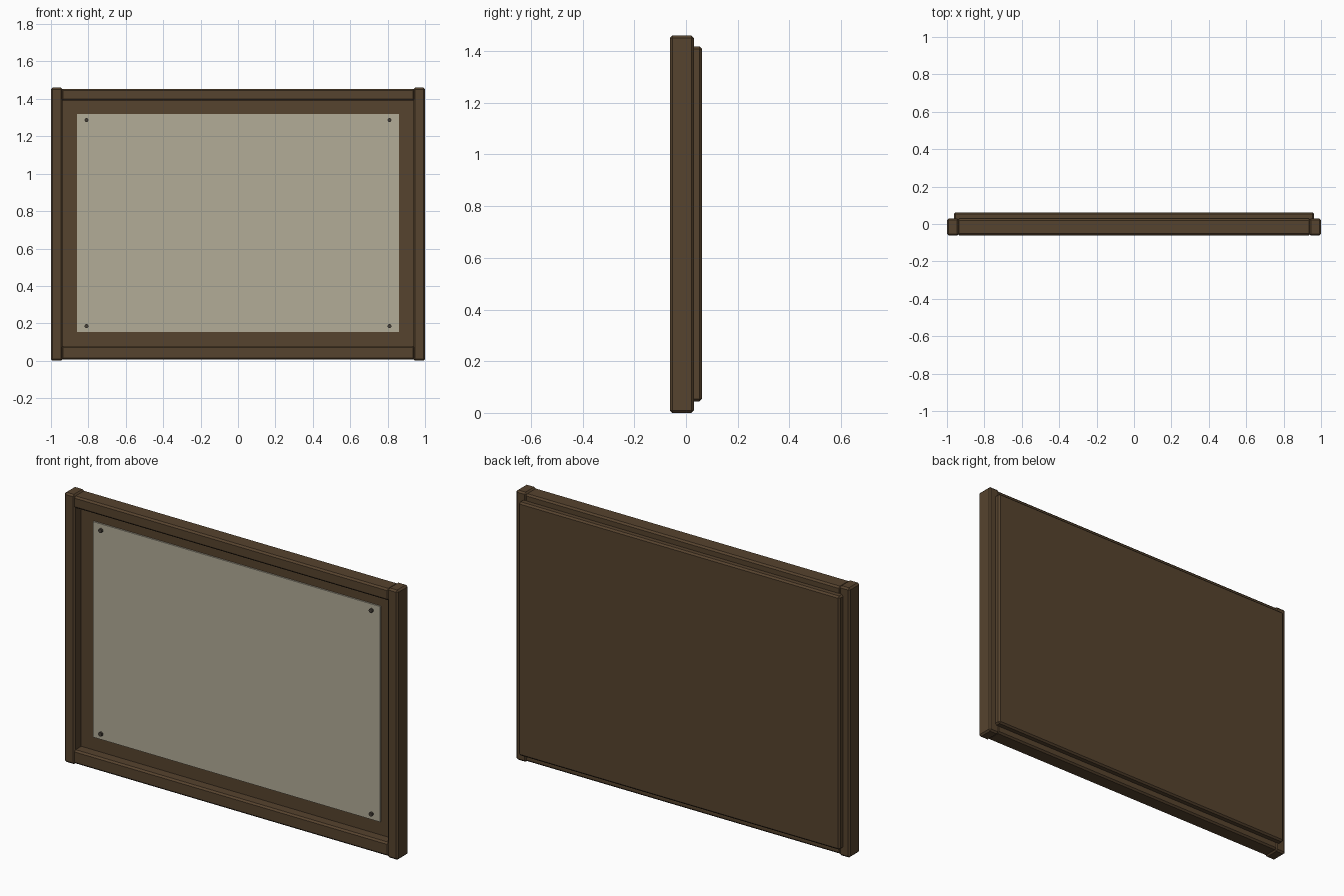
import bpy, bmesh, math
from mathutils import Matrix

if "Cube" in bpy.data.objects:
    bpy.data.objects.remove(bpy.data.objects["Cube"])


def material(name, rgb):
    m = bpy.data.materials.new(name)
    lin = [((c / 255 + 0.055) / 1.055) ** 2.4 for c in rgb]
    m.diffuse_color = (*lin, 1)
    m.use_nodes = True
    m.node_tree.nodes["Principled BSDF"].inputs["Base Color"].default_value = m.diffuse_color
    return m


wood = material("dark brown wood", (86, 67, 46))
paper = material("aged paper", (178, 172, 151))
metal = material("dark pin metal", (72, 66, 58))


def add_object(name, bm, mat):
    me = bpy.data.meshes.new(name)
    bm.to_mesh(me)
    bm.free()
    me.materials.append(mat)
    ob = bpy.data.objects.new(name, me)
    bpy.context.collection.objects.link(ob)
    return ob


def box(name, x, y, z, mat, bevel=0.0):
    """Box from (min, max) ranges, with optional chamfered edges."""
    bm = bmesh.new()
    bmesh.ops.create_cube(bm, size=1)
    for v in bm.verts:
        for i, (a, b) in enumerate((x, y, z)):
            v.co[i] = a if v.co[i] < 0 else b
    if bevel:
        bmesh.ops.bevel(bm, geom=bm.edges[:], offset=bevel, segments=1,
                        affect='EDGES')
    return add_object(name, bm, mat)


# frame: two posts and two rails
FRAME_Y = (-0.062, 0.03)
for side, x in (("left", (-1.0, -0.937)), ("right", (0.937, 1.0))):
    box(side + "_post", x, FRAME_Y, (0.0, 1.46), wood, 0.009)
for side, z in (("bottom", (0.006, 0.08)), ("top", (1.39, 1.454))):
    box(side + "_rail", (-0.945, 0.945), (-0.061, 0.029), z, wood, 0.009)

# backing board, standing proud behind the frame
box("backing_board", (-0.963, 0.963), (-0.004, 0.062), (0.045, 1.418), wood, 0.009)

# pinned sheet
box("paper_sheet", (-0.86, 0.86), (-0.012, -0.004), (0.153, 1.32), paper)

# four pins
for row, z in (("bottom", 0.185), ("top", 1.287)):
    for side, x in (("left", -0.81), ("right", 0.81)):
        bm = bmesh.new()
        bmesh.ops.create_cone(bm, cap_ends=True, segments=8, radius1=0.011,
                              radius2=0.011, depth=0.014,
                              matrix=Matrix.Translation((x, -0.017, z))
                              @ Matrix.Rotation(math.pi / 2, 4, 'X'))
        add_object(f"{row}_{side}_pin", bm, metal)
